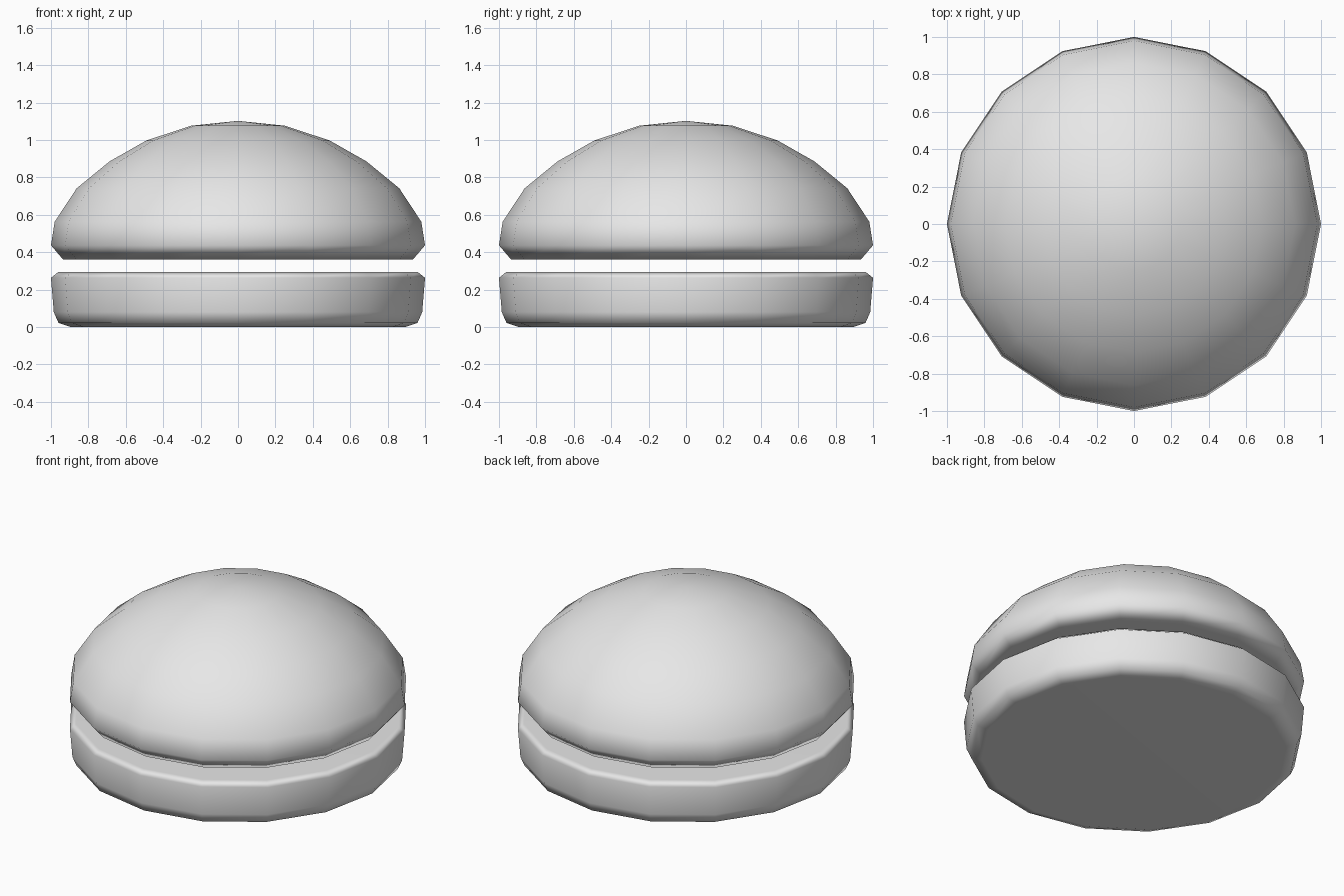
import bpy
import bmesh
import math

cube = bpy.data.objects.get("Cube")
if cube:
    bpy.data.objects.remove(cube, do_unlink=True)

SIDES = 16

# One plain grey for both halves
grey = bpy.data.materials.new("plain_grey")
grey.use_nodes = True
grey.diffuse_color = (0.8, 0.8, 0.8, 1)
grey.node_tree.nodes["Principled BSDF"].inputs["Base Color"].default_value = (0.8, 0.8, 0.8, 1)


def lathe(name, profile):
    """Turn a (radius, height) profile, bottom to top, around z and cap open ends."""
    bm = bmesh.new()
    verts = [bm.verts.new((r, 0, z)) for r, z in profile]
    edges = [bm.edges.new(pair) for pair in zip(verts, verts[1:])]
    bmesh.ops.spin(bm, geom=verts + edges, cent=(0, 0, 0), axis=(0, 0, 1),
                   angle=math.tau, steps=SIDES)
    bmesh.ops.remove_doubles(bm, verts=bm.verts, dist=0.001)
    bmesh.ops.holes_fill(bm, edges=[e for e in bm.edges if e.is_boundary], sides=SIDES)
    bmesh.ops.recalc_face_normals(bm, faces=bm.faces)
    for face in bm.faces:
        face.smooth = True
    mesh = bpy.data.meshes.new(name)
    bm.to_mesh(mesh)
    bm.free()
    mesh.materials.append(grey)
    obj = bpy.data.objects.new(name, mesh)
    bpy.context.collection.objects.link(obj)
    # Keep the broad flat caps evenly shaded
    obj.modifiers.new("cap_shading", 'WEIGHTED_NORMAL')
    return obj


# Lower half: shallow disc with rounded rims
lathe("bottom_bun", [(0.895, 0), (0.96, 0.022), (0.985, 0.08),
                     (1.0, 0.263), (0.962, 0.293)])

# Upper half: dome with a tucked-in underside
lathe("top_bun", [(0.935, 0.36), (1.0, 0.437), (0.98, 0.563), (0.862, 0.742),
                  (0.687, 0.885), (0.49, 0.997), (0.25, 1.076), (0, 1.102)])
